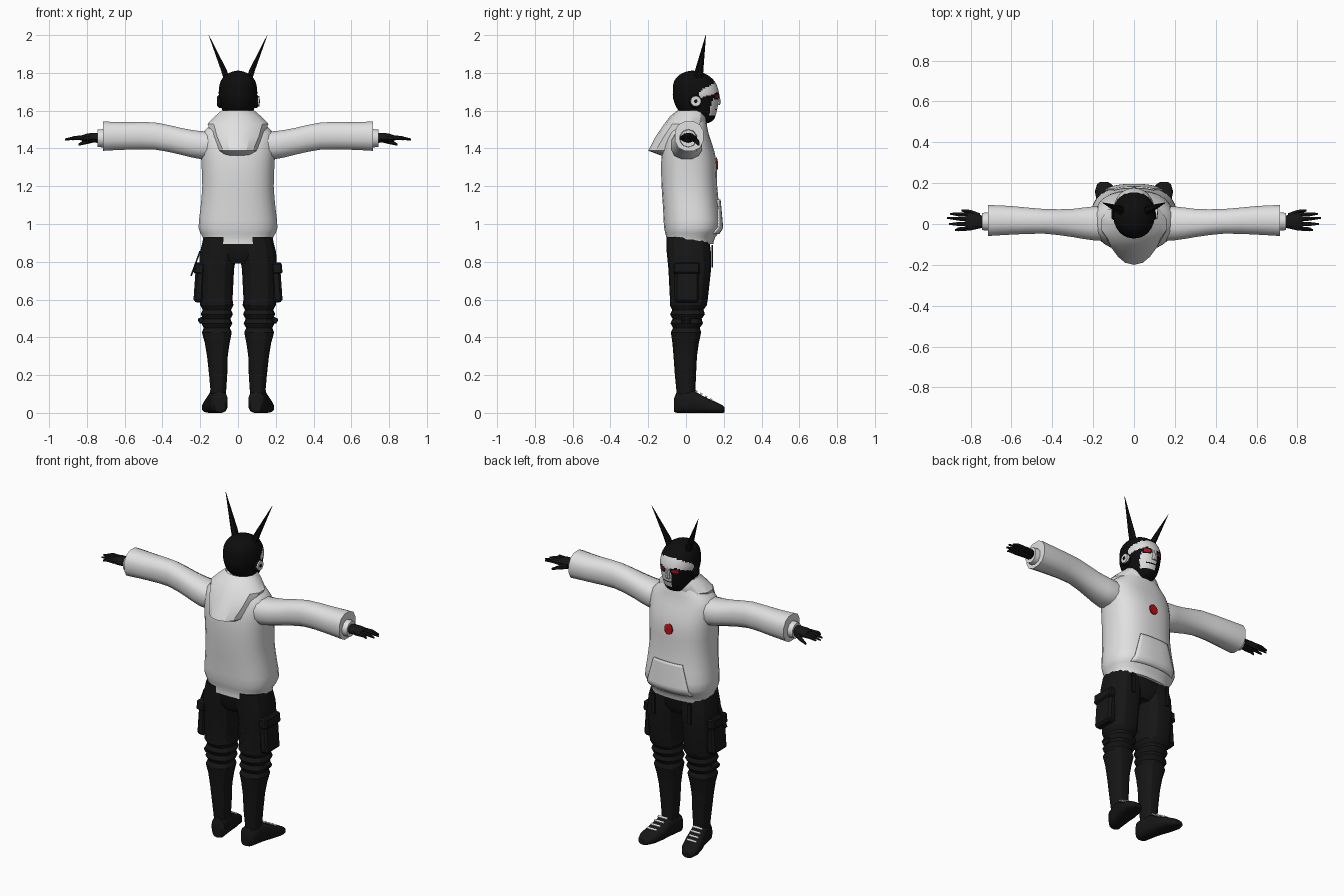
import bpy, bmesh, math
from mathutils import Matrix, Vector

if "Cube" in bpy.data.objects:
    bpy.data.objects.remove(bpy.data.objects["Cube"])


def material(name, rgb):
    m = bpy.data.materials.new(name)
    m.use_nodes = True
    m.diffuse_color = (*rgb, 1)
    m.node_tree.nodes["Principled BSDF"].inputs["Base Color"].default_value = (*rgb, 1)
    return m


white = material("hoodie white", (.75, .75, .75))
black = material("cloth black", (.008, .008, .008))
skin = material("head black", (.004, .004, .004))
red = material("red", (.5, .005, .008))
pale = material("mask white", (.72, .72, .72))


def finish(name, bm, mats, angle=40, rule=None):
    bmesh.ops.recalc_face_normals(bm, faces=bm.faces)
    if rule:
        for f in bm.faces:
            f.material_index = rule(f.calc_center_median())
    me = bpy.data.meshes.new(name)
    bm.to_mesh(me)
    bm.free()
    ob = bpy.data.objects.new(name, me)
    bpy.context.collection.objects.link(ob)
    for m in mats:
        me.materials.append(m)
    bpy.ops.object.select_all(action="DESELECT")
    ob.select_set(True)
    bpy.context.view_layer.objects.active = ob
    bpy.ops.object.shade_smooth_by_angle(angle=math.radians(angle))
    return ob


def refine(rows, sub):
    # smooth in-between rings
    out = []
    for i in range(len(rows) - 1):
        a, b = Vector(rows[max(i - 1, 0)]), Vector(rows[i])
        c, d = Vector(rows[i + 1]), Vector(rows[min(i + 2, len(rows) - 1)])
        for k in range(sub):
            t = k / sub
            out.append(b + .5 * t * (c - a + t * (2 * a - 5 * b + 4 * c - d + t * (3 * (b - c) + d - a))))
    return out + [Vector(rows[-1])]


def power(v, p):
    return math.copysign(abs(v) ** (2 / p), v)


def loft(name, rows, mats, axis="z", n=16, p=2, sub=1, side=1, angle=40, rule=None):
    # each row: position along axis, two centre coordinates, two radii
    bm = bmesh.new()
    rings = []
    for t, a, b, ra, rb in refine(rows, sub):
        ring = []
        for k in range(n):
            w = math.tau * (k + .5) / n
            u, v = a + ra * power(math.cos(w), p), b + rb * power(math.sin(w), p)
            x, y, z = {"z": (u, v, t), "x": (t, u, v), "y": (u, t, v)}[axis]
            ring.append(bm.verts.new((x * side, y, z)))
        rings.append(ring)
    for r, q in zip(rings, rings[1:]):
        for k in range(n):
            j = (k + 1) % n
            bm.faces.new((r[k], r[j], q[j], q[k]))
    bm.faces.new(rings[0])
    bm.faces.new(rings[-1])
    return finish(name, bm, mats, angle, rule)


def box(name, loc, size, mat, rot=(0, 0, 0), bevel=0):
    bm = bmesh.new()
    bmesh.ops.create_cube(bm, size=1, matrix=Matrix.Diagonal((*size, 1)))
    if bevel:
        bmesh.ops.bevel(bm, geom=bm.edges[:], offset=bevel, segments=1, affect="EDGES")
    ob = finish(name, bm, [mat], 30)
    ob.location, ob.rotation_euler = loc, rot
    return ob


# Hoodie body
body = [(.895, 0, .02, .183, .125), (.93, 0, .025, .188, .13), (.98, 0, .035, .21, .152),
        (1.08, 0, .028, .2, .15), (1.2, 0, .018, .19, .148), (1.33, 0, .015, .195, .147),
        (1.42, 0, .01, .2, .13), (1.48, 0, .01, .19, .11), (1.53, 0, .015, .14, .095),
        (1.57, 0, .02, .1, .08), (1.59, 0, .03, .08, .07)]
loft("hoodie_body", body, [white], n=28, p=2.5, sub=2)


def chest(x, z, lift):
    # front surface of the hoodie
    for r, q in zip(body, body[1:]):
        if r[0] <= z <= q[0]:
            _, _, cy, rx, ry = Vector(r).lerp(Vector(q), (z - r[0]) / (q[0] - r[0]))
            return cy + ry * (1 - abs(x / rx) ** 2.5) ** .4 + lift


def patch(name, shape, mat, lift, n=12):
    bm = bmesh.new()
    grid = []
    for j in range(n + 1):
        row = []
        for i in range(n + 1):
            x, z = shape(2 * i / n - 1, 2 * j / n - 1)
            row.append(bm.verts.new((x, chest(x, z, lift), z)))
        grid.append(row)
    for r, q in zip(grid, grid[1:]):
        for i in range(n):
            bm.faces.new((r[i + 1], r[i], q[i], q[i + 1]))
    bmesh.ops.remove_doubles(bm, verts=bm.verts, dist=.0002)
    ob = finish(name, bm, [mat])
    mod = ob.modifiers.new("thickness", "SOLIDIFY")
    mod.thickness, mod.offset = .008, 0


patch("front_pouch", lambda u, v: (u * (.12 - .025 * v), 1.04 + .09 * v), white, .006)
patch("chest_badge", lambda u, v: (.026 * u * math.sqrt(1 - v * v), 1.32 + .031 * v), red, .003)

# Hood hanging on the back
loft("hood", [(1.36, 0, -.09, .075, .035), (1.388, 0, -.095, .1, .105), (1.46, 0, -.045, .14, .118),
              (1.53, 0, -.002, .165, .113), (1.57, 0, .015, .125, .1), (1.6, 0, .03, .09, .078),
              (1.58, 0, .03, .075, .065)], [white], n=14, angle=25)
loft("neck", [(1.45, 0, .03, .06, .06), (1.6, 0, .045, .06, .065)], [skin])


# Head with a painted half mask and red eyes
def face_paint(c):
    x, y, z = c
    if y < .07:
        return 0
    ex, ez = (abs(x) - .043) / .03, (z - 1.677) / .02
    if (ex * 1.7) ** 2 + (ez * 1.9) ** 2 < 1:
        return 2
    if ex * ex + ez * ez < 1:
        return 0
    d = y - .07
    if 1.665 + .3 * d < z < 1.7 + .6 * d:
        return 1
    mouth = abs(z - 1.607) < .005 and abs(x) < .045
    if y > .125 and 1.575 < z < 1.7 and -.018 < x < .07 and not mouth:
        return 1
    return 0


loft("head", [(1.535, 0, .085, .035, .035), (1.55, 0, .085, .052, .06), (1.575, 0, .075, .07, .082),
              (1.61, 0, .06, .086, .106), (1.66, 0, .053, .098, .12), (1.7, 0, .052, .102, .122),
              (1.75, 0, .045, .094, .11), (1.785, 0, .04, .07, .08), (1.805, 0, .036, .034, .04),
              (1.812, 0, .035, .004, .004)], [skin, pale, red], n=80, p=2.15, sub=6, rule=face_paint)
loft("nose", [(1.63, 0, .168, .015, .012), (1.645, 0, .172, .014, .014), (1.69, 0, .168, .007, .008)], [pale], n=8)
loft("earpiece", [(.09, .052, 1.65, .03, .03), (.114, .052, 1.65, .027, .027)], [pale], "x")
loft("earpiece_centre", [(.11, .052, 1.65, .01, .01), (.117, .052, 1.65, .009, .009)], [skin], "x", n=10)

# Paired parts
for s, tag in ((1, "left"), (-1, "right")):
    loft(tag + "_horn", [(1.775, .062, .066, .019, .024), (1.815, .075, .07, .018, .022),
                         (2, .155, .105, .001, .001)], [skin], n=6, side=s, angle=25)
    loft(tag + "_ear", [(.08, .05, 1.65, .035, .04), (.1, .05, 1.65, .032, .036),
                        (.111, .048, 1.65, .02, .024)], [skin], "x", n=12, side=s)

    # Sleeve, cuff and gloved hand
    loft(tag + "_sleeve", [(.1, 0, 1.42, .08, .07), (.2, .003, 1.418, .085, .076), (.3, .005, 1.437, .071, .073),
                           (.44, .013, 1.466, .062, .074), (.6, .018, 1.466, .072, .075),
                           (.715, .017, 1.465, .078, .08)], [white], "x", n=12, p=2.4, sub=2, side=s)
    loft(tag + "_cuff", [(.69, .012, 1.455, .05, .05), (.745, .012, 1.453, .044, .046)], [white], "x", n=10, side=s)
    loft(tag + "_palm", [(.72, .01, 1.455, .026, .027), (.76, .012, 1.457, .036, .026), (.8, .012, 1.456, .046, .023),
                         (.825, .012, 1.454, .043, .016)], [black], "x", n=10, side=s)
    for name, base, tip, reach in (("index", .045, .05, .9), ("middle", .022, .03, .915),
                                   ("ring", 0, 0, .905), ("little", -.022, -.03, .875)):
        loft(f"{tag}_{name}_finger", [(.81, base, 1.455, .012, .013), (.86, (base + tip) / 2, 1.456, .011, .011),
                                      (reach, tip, 1.448, .005, .005)], [black], "x", n=6, side=s)
    loft(tag + "_thumb", [(.755, .04, 1.45, .015, .016), (.8, .058, 1.437, .013, .014),
                          (.845, .067, 1.42, .006, .006)], [black], "x", n=6, side=s)

    # Trouser leg with gathered folds at the knee
    leg = [(.93, .092, .01, .092, .112), (.85, .104, .015, .1, .117), (.76, .114, .02, .095, .113),
           (.6, .115, .015, .088, .1)]
    for k in range(7):
        puff = .01 if k % 2 == 0 else -.002
        leg.append((.57 - .024 * k, .112, .012 - .002 * k, .08 - .0015 * k + puff, .088 - .003 * k + puff))
    leg += [(.37, .11, -.002, .067, .07), (.3, .109, -.004, .056, .062),
            (.2, .105, -.003, .049, .056), (.1, .104, 0, .041, .049)]
    loft(tag + "_trouser_leg", leg, [black], n=14, p=2.3, side=s, angle=25)
    box(tag + "_cargo_pocket", (s * .205, .005, .68), (.05, .13, .19), black, (0, s * -.07, 0), .012)
    box(tag + "_pocket_flap", (s * .206, .005, .765), (.055, .14, .06), black, (0, s * -.1, 0), .008)
    box(tag + "_front_strap", (s * .12, .138, .83), (.02, .008, .12), black)
    box(tag + "_knee_strap", (s * .195, 0, .49), (.03, .05, .03), black, (0, s * .5, 0), .005)

    # Shoe and laces
    loft(tag + "_shoe", [(-.064, .095, .04, .03, .035), (-.05, .097, .055, .043, .055), (0, .105, .061, .047, .061),
                         (.045, .113, .058, .05, .058), (.1, .125, .042, .056, .042), (.16, .138, .029, .054, .029),
                         (.195, .145, .02, .036, .02), (.205, .147, .016, .02, .014)],
         [black], "y", n=20, p=2.8, side=s)
    for k in range(4):
        y = .055 + .026 * k
        box(f"{tag}_lace_{k}", (s * (.115 + .2 * (y - .05)), y, .115 - .0145 * k), (.062, .012, .008),
            pale, (-.5, 0, 0))

# Hips and the loose strap
loft("hips", [(.79, 0, .015, .1, .08), (.84, 0, .015, .17, .11), (.93, 0, .015, .18, .115)], [black], n=20, p=2.5)
box("loose_strap", (-.225, -.02, .79), (.008, .025, .14), black, (0, .35, 0))
